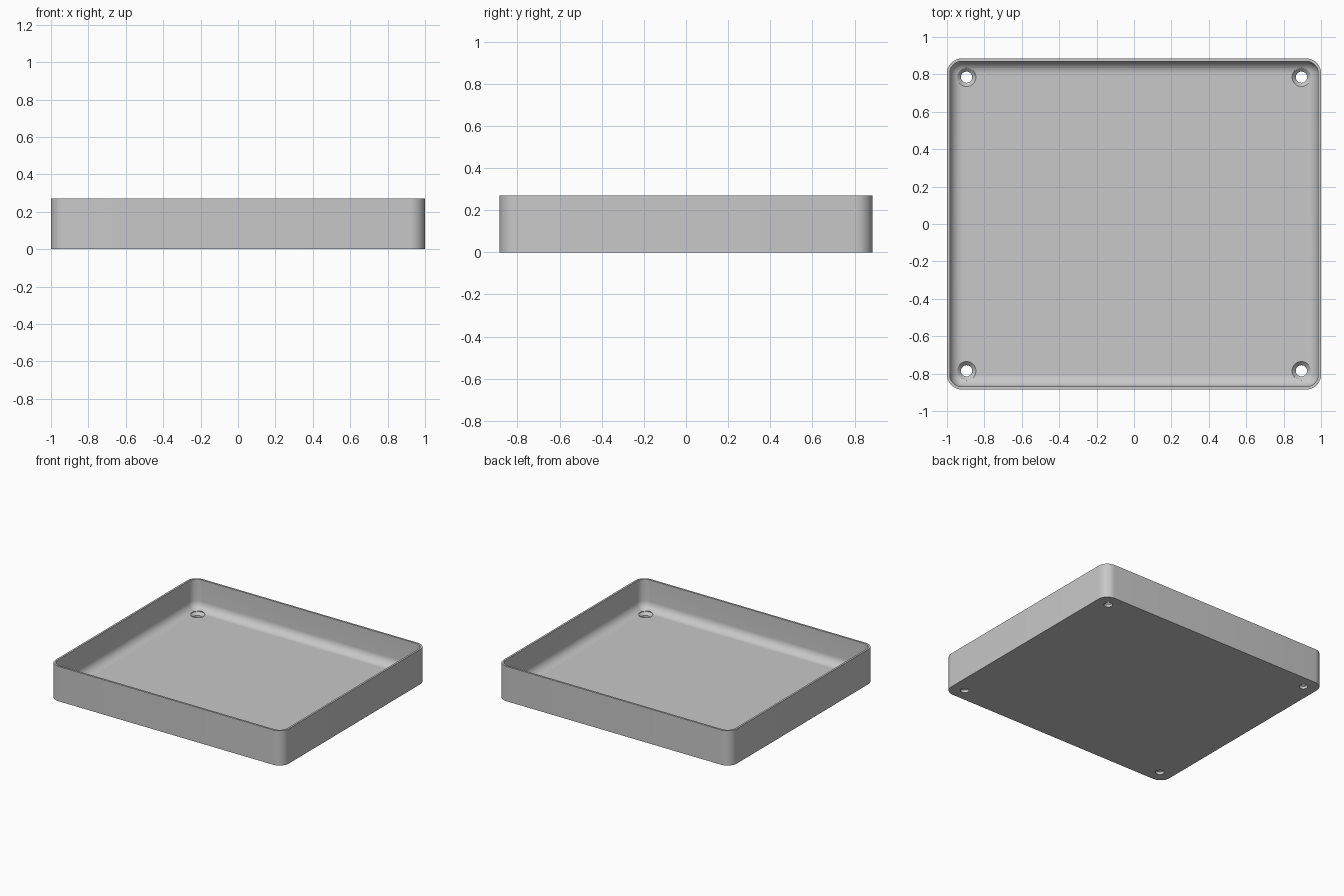
import bpy
import bmesh
from math import sin, cos, pi, radians

HALF_X, HALF_Y, HEIGHT = 1.0, 0.885, 0.27
CORNER = 0.08
WALL, FLOOR, FILLET = 0.015, 0.04, 0.065
HOLE_X, HOLE_Y = 0.895, 0.785
ARC_STEPS = 10

old = bpy.data.objects.get("Cube")
if old:
    bpy.data.objects.remove(old, do_unlink=True)

gray = bpy.data.materials.new("light_gray")
gray.use_nodes = True
gray.diffuse_color = (0.58, 0.58, 0.58, 1)
gray.node_tree.nodes["Principled BSDF"].inputs["Base Color"].default_value = gray.diffuse_color


def make_object(name, bm):
    bmesh.ops.recalc_face_normals(bm, faces=bm.faces)
    mesh = bpy.data.meshes.new(name)
    bm.to_mesh(mesh)
    bm.free()
    mesh.materials.append(gray)
    obj = bpy.data.objects.new(name, mesh)
    bpy.context.collection.objects.link(obj)
    return obj


def rounded_ring(bm, inset, z):
    """Rounded rectangle of vertices, drawn in from the outer wall."""
    r = max(CORNER - inset, 0.004)
    cx, cy = HALF_X - inset - r, HALF_Y - inset - r
    ring = []
    for q, (sx, sy) in enumerate([(1, 1), (-1, 1), (-1, -1), (1, -1)]):
        for i in range(ARC_STEPS + 1):
            a = (q + i / ARC_STEPS) * pi / 2
            ring.append(bm.verts.new((sx * cx + r * cos(a), sy * cy + r * sin(a), z)))
    return ring


def loft(bm, rings):
    """Bridge consecutive rings and cap both ends."""
    for low, high in zip(rings, rings[1:]):
        for i in range(len(low)):
            j = (i + 1) % len(low)
            bm.faces.new((low[i], low[j], high[j], high[i]))
    bm.faces.new(rings[0][::-1])
    bm.faces.new(rings[-1])


# Tray shell: outer wall, thin rim, inner wall, rounded fillet, floor
section = [(0, 0), (0, HEIGHT), (WALL, HEIGHT)]
for i in range(ARC_STEPS + 1):
    a = i / ARC_STEPS * pi / 2
    section.append((WALL + FILLET * (1 - cos(a)), FLOOR + FILLET * (1 - sin(a))))
bm = bmesh.new()
loft(bm, [rounded_ring(bm, inset, z) for inset, z in section])
tray = make_object("tray", bm)

# Countersunk screw holes near the four corners
bm = bmesh.new()
for sx in (-1, 1):
    for sy in (-1, 1):
        rings = []
        for r, z in [(0.03, -0.1), (0.03, 0.02), (0.05, FLOOR), (0.05, 0.2)]:
            rings.append([bm.verts.new((sx * HOLE_X + r * cos(k * pi / 16),
                                        sy * HOLE_Y + r * sin(k * pi / 16), z))
                          for k in range(32)])
        loft(bm, rings)
cutter = make_object("screw_hole_cutter", bm)
cutter.hide_render = True

cut = tray.modifiers.new("screw_holes", 'BOOLEAN')
cut.operation = 'DIFFERENCE'
cut.solver = 'EXACT'
cut.object = cutter

# Apply the cut, drop the cutter and smooth the rounded areas
bpy.ops.object.select_all(action='DESELECT')
tray.select_set(True)
bpy.context.view_layer.objects.active = tray
bpy.ops.object.modifier_apply(modifier=cut.name)
bpy.data.objects.remove(cutter, do_unlink=True)
bpy.ops.object.shade_smooth_by_angle(angle=radians(30))
